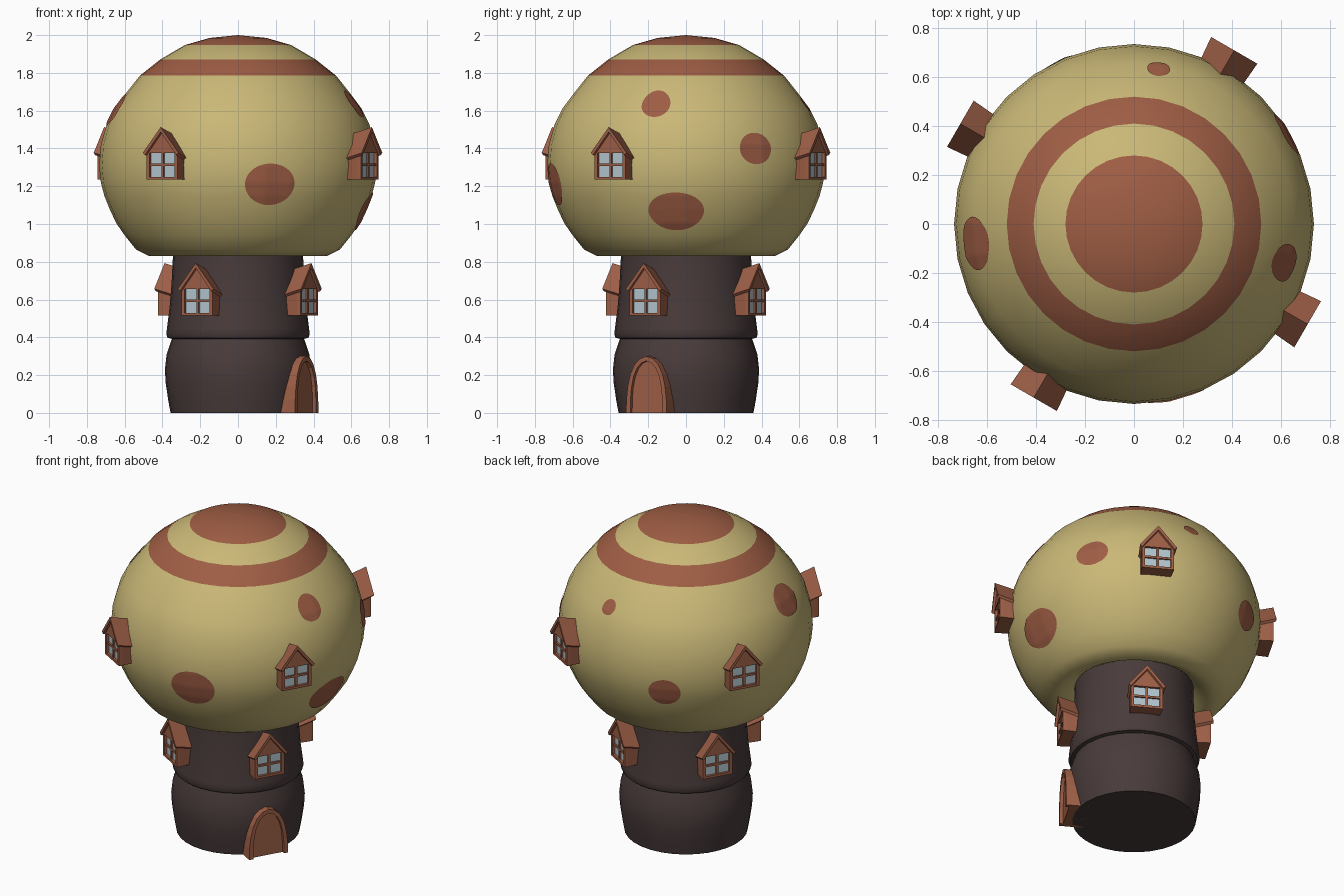
import bpy, bmesh, math
from mathutils import Matrix, Vector

if "Cube" in bpy.data.objects:
    bpy.data.objects.remove(bpy.data.objects["Cube"])

SEG = 32


def material(name, rgb):
    m = bpy.data.materials.new(name)
    m.diffuse_color = (*rgb, 1)
    m.use_nodes = True
    m.node_tree.nodes["Principled BSDF"].inputs["Base Color"].default_value = m.diffuse_color
    return m


CREAM = material("cream cap", (0.59, 0.48, 0.185))
RUST = material("rust spots", (0.345, 0.11, 0.058))
BARK = material("dark stem", (0.066, 0.043, 0.043))
WOOD = material("reddish wood", (0.34, 0.115, 0.062))
GLASS = material("pale glass", (0.45, 0.56, 0.62))


def finish(name, bm, mats, matrix=None, smooth=None, recalc=True):
    if recalc:
        bmesh.ops.recalc_face_normals(bm, faces=bm.faces)
    me = bpy.data.meshes.new(name)
    bm.to_mesh(me)
    bm.free()
    for m in mats:
        me.materials.append(m)
    ob = bpy.data.objects.new(name, me)
    bpy.context.collection.objects.link(ob)
    if matrix:
        ob.matrix_world = matrix
    if smooth:
        bpy.ops.object.select_all(action='DESELECT')
        ob.select_set(True)
        bpy.context.view_layer.objects.active = ob
        bpy.ops.object.shade_smooth_by_angle(angle=math.radians(smooth))
    return ob


def lathe(name, profile, mats, rule=None, smooth=40):
    """Revolve (radius, z) points; rule gives a material slot from face height."""
    bm = bmesh.new()
    verts = [bm.verts.new((r, 0, z)) for r, z in profile]
    edges = [bm.edges.new(p) for p in zip(verts, verts[1:])]
    bmesh.ops.spin(bm, geom=verts + edges, cent=(0, 0, 0), axis=(0, 0, 1),
                   angle=math.tau, steps=SEG, use_merge=True)
    bmesh.ops.remove_doubles(bm, verts=bm.verts, dist=1e-4)
    if rule:
        for f in bm.faces:
            f.material_index = rule(f.calc_center_median().z)
    return finish(name, bm, mats, smooth=smooth)


def prism(bm, front, y1, back, y0, slot=0):
    """Solid between two (x, z) outlines at depths y1 and y0."""
    a = [bm.verts.new((x, y1, z)) for x, z in front]
    b = [bm.verts.new((x, y0, z)) for x, z in back]
    n = len(a)
    faces = [bm.faces.new(a), bm.faces.new(b[::-1])]
    faces += [bm.faces.new((a[i], b[i], b[(i + 1) % n], a[(i + 1) % n])) for i in range(n)]
    for f in faces:
        f.material_index = slot


def rect(x0, x1, z0, z1):
    return [(x0, z0), (x1, z0), (x1, z1), (x0, z1)]


def facing(angle, z):
    """Local +y points outward at the given compass angle."""
    return Matrix.Translation((0, 0, z)) @ Matrix.Rotation(math.radians(angle - 90), 4, 'Z')


# Stem: two bulging sections with a step between them
lathe("stem", [(0, 0), (0.357, 0), (0.37, 0.07), (0.383, 0.16), (0.387, 0.23),
               (0.378, 0.31), (0.35, 0.392), (0.372, 0.397), (0.38, 0.415), (0.376, 0.45),
               (0.362, 0.56), (0.352, 0.68), (0.345, 0.82), (0.345, 0.91), (0, 0.91)], [BARK])

# Cap, with painted bands chosen by height
CAP = [(0.33, 0.90), (0.37, 0.865), (0.42, 0.838), (0.47, 0.83), (0.54, 0.865), (0.60, 0.94),
       (0.645, 1.005), (0.68, 1.08), (0.708, 1.15), (0.726, 1.22), (0.735, 1.31), (0.726, 1.42),
       (0.695, 1.53), (0.655, 1.61), (0.595, 1.69), (0.52, 1.785), (0.41, 1.872),
       (0.28, 1.948), (0.15, 1.985), (0, 2.0)]
lathe("cap", CAP, [CREAM, RUST],
      lambda z: int(1.785 < z < 1.872 or z > 1.948), smooth=60)


def cap_radius(z, angle):
    for (r0, z0), (r1, z1) in zip(CAP[3:], CAP[4:]):
        if z0 <= z <= z1:
            r = r0 + (r1 - r0) * (z - z0) / (z1 - z0)
            step = math.tau / SEG
            return r * math.cos(step / 2) / math.cos(angle % step - step / 2)
    return 0


# Oval spots laid on the cap: angle, height, half width, half height
for i, (deg, z0, w, h) in enumerate([(-76.4, 1.21, 0.135, 0.11), (187, 1.605, 0.11, 0.085),
                                     (-14.4, 1.637, 0.077, 0.07), (30.5, 1.40, 0.096, 0.083),
                                     (-4.5, 1.067, 0.148, 0.1), (81, 1.63, 0.046, 0.04),
                                     (115, 1.20, 0.095, 0.085)]):
    bm = bmesh.new()
    bmesh.ops.create_grid(bm, x_segments=16, y_segments=16, size=1)
    for v in bm.verts:
        x, y = v.co.x, v.co.y
        u, t = x * math.sqrt(1 - y * y / 2), y * math.sqrt(1 - x * x / 2)   # square to disc
        z = z0 + t * h
        a = math.radians(deg) + u * w / cap_radius(z0, 0)
        r = cap_radius(z, a) + 0.005
        v.co = Vector((r * math.cos(a), r * math.sin(a), z))
    finish(f"cap_spot_{i + 1}", bm, [RUST], smooth=60, recalc=False)


# Gabled dormer windows
def dormer(name, angle, z, reach):
    bm = bmesh.new()
    wall = reach - 0.02
    inner = reach - 0.18

    def taper(pts):     # the dormer gets lower and narrower towards the wall
        return [(x * 0.85, q - 0.055 if q > 0.1 else q) for x, q in pts]

    house = [(-0.094, 0), (0.094, 0), (0.094, 0.14), (0, 0.258), (-0.094, 0.14)]
    prism(bm, house, wall, taper(house), inner)
    gable = [(-0.094, 0.14), (0.094, 0.14), (0, 0.258)]
    prism(bm, gable, reach, gable, wall)
    for bar in (rect(-0.094, -0.076, 0, 0.14), rect(0.076, 0.094, 0, 0.14),
                rect(-0.076, 0.076, 0, 0.015)):
        prism(bm, bar, reach, bar, wall)
    for bar in (rect(-0.007, 0.007, 0.015, 0.14), rect(-0.076, 0.076, 0.071, 0.084)):
        prism(bm, bar, reach - 0.006, bar, wall)
    pane = rect(-0.076, 0.076, 0.015, 0.14)
    prism(bm, pane, wall + 0.004, pane, wall + 0.001, 1)
    roof = [(-0.109, 0.142), (0, 0.278), (0.109, 0.142), (0.096, 0.13), (0, 0.252), (-0.096, 0.13)]
    prism(bm, roof, reach + 0.014, taper(roof), inner)
    finish(name, bm, [WOOD, GLASS], facing(angle, z))


for i, angle in enumerate((-30, 60, 150, 240)):
    dormer(f"cap_window_{i + 1}", angle, 1.235, 0.805)
    dormer(f"stem_window_{i + 1}", angle, 0.515, 0.435)


# Arched door with a raised frame
def arch(half):
    return half + [(-x, z) for x, z in reversed(half) if x > 0]


outer = arch([(0.124, 0), (0.122, 0.07), (0.114, 0.14), (0.098, 0.205),
              (0.073, 0.255), (0.04, 0.287), (0, 0.3)])
inner = arch([(0.098, 0), (0.097, 0.07), (0.091, 0.135), (0.078, 0.193),
              (0.057, 0.237), (0.031, 0.264), (0, 0.275)])
bm = bmesh.new()
surround = outer + inner[::-1]
prism(bm, surround, 0.42, surround, 0.28)
finish("door_frame", bm, [WOOD], facing(-30, 0))
bm = bmesh.new()
prism(bm, inner, 0.4, inner, 0.28)
finish("door_panel", bm, [WOOD], facing(-30, 0))
